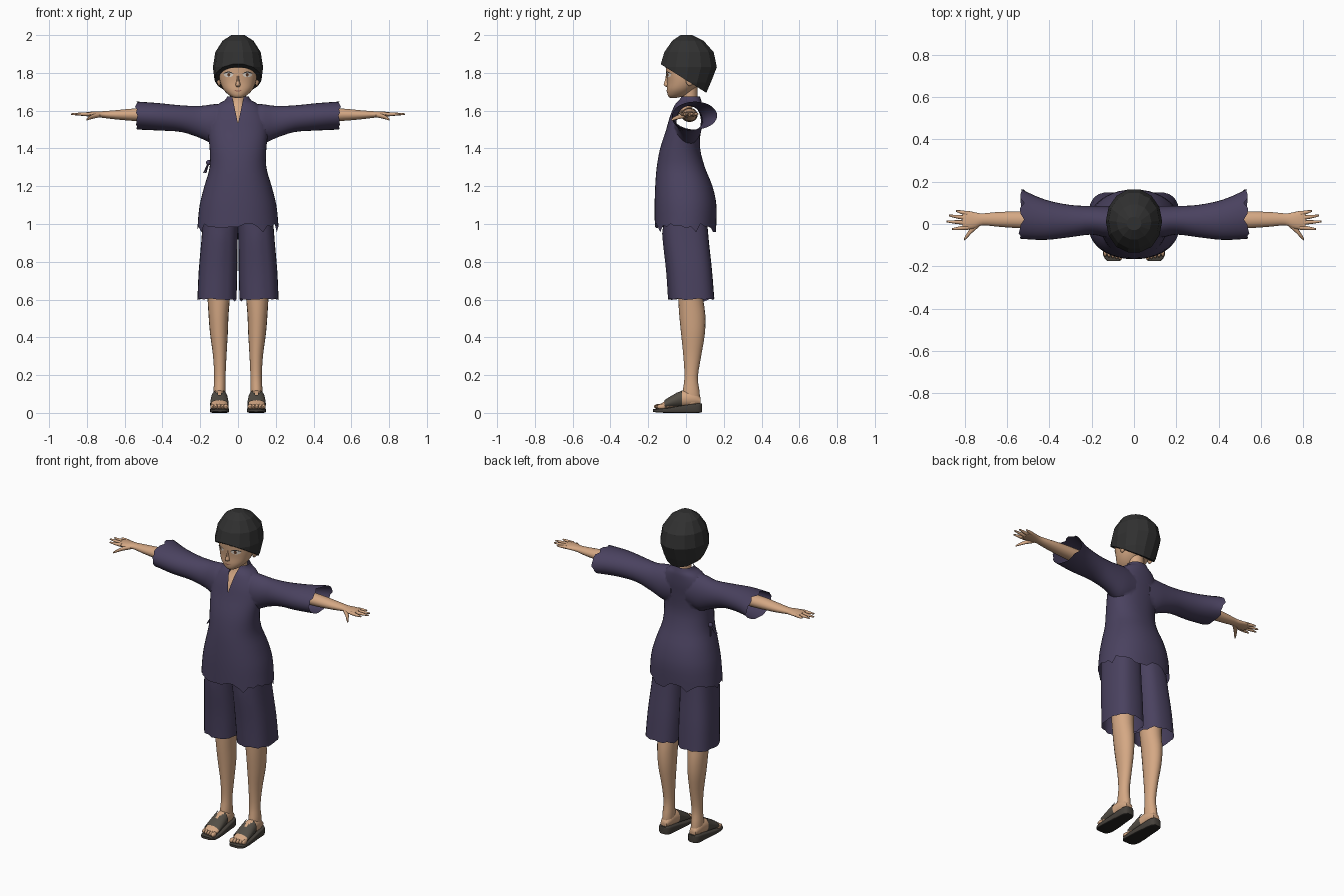
import bpy, bmesh, math, random
from mathutils import Vector
from mathutils.bvhtree import BVHTree

random.seed(4)
cube = bpy.data.objects.get("Cube")
if cube:
    bpy.data.objects.remove(cube, do_unlink=True)


def material(name, r, g, b):
    m = bpy.data.materials.new(name)
    m.use_nodes = True
    m.diffuse_color = (r, g, b, 1)
    bsdf = next(n for n in m.node_tree.nodes if n.type == 'BSDF_PRINCIPLED')
    bsdf.inputs["Base Color"].default_value = (r, g, b, 1)
    bsdf.inputs["Roughness"].default_value = 0.9
    return m


skin = material("skin", .66, .39, .23)
cloth = material("purple cloth", .068, .054, .115)
black = material("black hair", .03, .03, .03)
strap_mat = material("grey strap", .085, .075, .06)
sole_mat = material("sole side", .06, .052, .043)
tread = material("sole tread", .018, .016, .014)
white = material("eye white", .75, .68, .6)
brown = material("eye brown", .12, .05, .025)
lip = material("lip", .33, .13, .09)


def make(name, bm, *mats):
    mesh = bpy.data.meshes.new(name)
    bm.to_mesh(mesh)
    bm.free()
    for m in mats:
        mesh.materials.append(m)
    ob = bpy.data.objects.new(name, mesh)
    bpy.context.collection.objects.link(ob)
    return ob


def mirror(ob):
    ob.modifiers.new("mirror", 'MIRROR').use_mirror_merge = False
    return ob


def refine(rows, steps):
    # Smooth spline through the sections
    out = []
    for i in range(len(rows) - 1):
        p = [rows[max(0, min(len(rows) - 1, i + k))] for k in (-1, 0, 1, 2)]
        for s in range(steps):
            t = s / steps
            out.append([b + .5 * t * (c - a + t * (2*a - 5*b + 4*c - d + t * (3*(b - c) + d - a)))
                        for a, b, c, d in zip(*p)])
    return out + [list(rows[-1])]


def loft(name, mats, axis, rows, n=20, steps=3, power=2, caps=(True, True),
         cap_index=0, ragged=None, rag=0.0, keep=None):
    # Each row: position on the axis, then low/high limits on the other two axes
    order = {'z': (1, 2, 0), 'x': (0, 1, 2), 'y': (1, 0, 2)}[axis]
    bm = bmesh.new()
    rings = []
    rows = refine(rows, steps)
    for k, (t, a0, a1, b0, b1) in enumerate(rows):
        ring = []
        for i in range(n):
            w = 2 * math.pi * i / n
            c, s = math.cos(w), math.sin(w)
            c = math.copysign(abs(c) ** (2 / power), c)
            s = math.copysign(abs(s) ** (2 / power), s)
            edge = ragged is not None and k == ragged % len(rows)
            dt = rag * random.choice((-1, -.2, 0, .1, .3, .6)) if edge else 0
            v = (t + dt, (a0 + a1) / 2 + c * (a1 - a0) / 2, (b0 + b1) / 2 + s * (b1 - b0) / 2)
            xyz = (v[1], v[2], v[0]) if axis == 'z' else [v[j] for j in order]
            ring.append(bm.verts.new(xyz))
        rings.append(ring)
    for lo, hi in zip(rings, rings[1:]):
        for i in range(n):
            j = (i + 1) % n
            bm.faces.new((lo[i], lo[j], hi[j], hi[i]))
    for on, ring in zip(caps, (rings[0], rings[-1])):
        if on:
            mid = bm.verts.new(sum((v.co for v in ring), Vector()) / n)
            for i in range(n):
                bm.faces.new((ring[i], ring[(i + 1) % n], mid)).material_index = cap_index
    bmesh.ops.recalc_face_normals(bm, faces=bm.faces)
    if keep:
        drop = [f for f in bm.faces if not keep(f)]
        bmesh.ops.delete(bm, geom=drop, context='FACES')
    return make(name, bm, *mats)


def ball(name, mat, centre, radii):
    bm = bmesh.new()
    bmesh.ops.create_uvsphere(bm, u_segments=12, v_segments=8, radius=1)
    bmesh.ops.scale(bm, vec=radii, verts=bm.verts)
    bmesh.ops.translate(bm, vec=centre, verts=bm.verts)
    return make(name, bm, mat)


# Shirt: torso and sleeves joined, then opened at hem, cuffs and neck
shirt = loft("shirt", [cloth, cloth], 'z', [
    (.985, -.215, .215, -.165, .16), (1.1, -.203, .203, -.166, .161),
    (1.2, -.178, .178, -.163, .14), (1.3, -.15, .15, -.155, .1),
    (1.4, -.15, .15, -.137, .075), (1.5, -.16, .16, -.105, .078),
    (1.57, -.15, .15, -.085, .085), (1.63, -.11, .11, -.06, .085),
    (1.655, -.07, .07, -.04, .08), (1.675, -.057, .057, -.03, .073)],
    n=40, power=2.2, cap_index=1, ragged=0, rag=.028)
sleeves = mirror(loft("sleeves", [cloth, cloth], 'x', [
    (.05, -.05, .08, 1.43, 1.63), (.12, -.065, .085, 1.42, 1.635),
    (.2, -.05, .085, 1.455, 1.625), (.3, -.062, .09, 1.487, 1.628),
    (.42, -.075, .115, 1.495, 1.64), (.535, -.07, .165, 1.5, 1.648)],
    n=28, cap_index=1, ragged=-1, rag=.016))
bm = bmesh.new()
tri = [bm.verts.new(p) for p in ((-.04, -.3, 1.72), (0, -.3, 1.53), (.04, -.3, 1.72))]
wedge = bmesh.ops.extrude_face_region(bm, geom=[bm.faces.new(tri)])["geom"]
bmesh.ops.translate(bm, vec=(0, .3, 0), verts=[g for g in wedge if isinstance(g, bmesh.types.BMVert)])
bmesh.ops.recalc_face_normals(bm, faces=bm.faces)
for f in bm.faces:
    f.material_index = 1
neck_cutter = make("neck_cutter", bm, cloth, cloth)
bpy.context.view_layer.objects.active = shirt
for tool, mode in ((sleeves, 'UNION'), (neck_cutter, 'DIFFERENCE')):
    mod = shirt.modifiers.new(mode, 'BOOLEAN')
    mod.operation, mod.object, mod.solver = mode, tool, 'EXACT'
    bpy.ops.object.modifier_apply(modifier=mod.name)
    bpy.data.objects.remove(tool, do_unlink=True)
bm = bmesh.new()
bm.from_mesh(shirt.data)
bmesh.ops.delete(bm, geom=[f for f in bm.faces if f.material_index == 1], context='FACES')
bm.to_mesh(shirt.data)
bm.free()

# Side tie on the shirt
ball("tie_knot", cloth, (-.155, -.02, 1.325), (.014, .014, .014))
for dx, dy in ((-.025, -.02), (-.015, .02)):
    loft("tie_tail", [cloth], 'z', [
        (1.27, -.16 + dx, -.152 + dx, -.03 + dy, -.01 + dy),
        (1.325, -.16, -.152, -.026, -.014)], n=6, steps=2)

# Shorts with a crease down the front of each leg
shorts = mirror(loft("shorts", [cloth], 'z', [
    (.6, .008, .215, -.085, .15), (.75, .004, .208, -.095, .138),
    (.9, .002, .195, -.112, .122), (1.03, -.004, .185, -.122, .11)],
    n=28, power=2.6, caps=(False, False), ragged=0, rag=.01))
for v in shorts.data.vertices:
    if abs(v.co.x - .107) < .012 and v.co.y < 0:
        v.co.y -= .01

# Legs, feet and toes
mirror(loft("leg", [skin], 'z', [
    (.05, .07, .128, -.02, .075), (.11, .066, .13, -.018, .072),
    (.19, .066, .126, -.008, .063), (.3, .061, .132, -.014, .08),
    (.42, .054, .148, -.026, .1), (.52, .05, .156, -.036, .102),
    (.62, .042, .162, -.042, .09), (.75, .035, .17, -.05, .09)]))
foot = [(.078, .078, .12, .045, .08), (.04, .065, .132, .035, .115),
        (-.02, .06, .137, .03, .118), (-.07, .056, .141, .025, .088),
        (-.115, .054, .143, .02, .06), (-.14, .058, .14, .02, .045)]
mirror(loft("foot", [skin], 'y', foot))
for i in range(5):
    mirror(ball("toe", skin, (.064 + .018 * i, -.146 + .004 * i, .033),
                (.013 if i == 0 else .0095, .024, .014)))


# Sandal strap: shell over the foot, open in a V towards the ankle
def strap_face(f):
    c = f.calc_center_median()
    return c.z > .035 and abs(c.x - .098) > (c.y + .08) * .4


mirror(loft("sandal_strap", [strap_mat], 'y',
            [(y, a - .005, b + .005, c, d + .007) for y, a, b, c, d in foot[2:5]],
            n=36, steps=5, caps=(False, False), keep=strap_face))
sole = mirror(loft("sandal_sole", [sole_mat, tread], 'y', [
    (.085, .078, .12, .004, .05), (.065, .062, .136, 0, .05),
    (0, .055, .141, 0, .042), (-.09, .048, .147, 0, .028),
    (-.15, .05, .145, .002, .022), (-.175, .066, .125, .006, .02)], n=28, power=6))
for p in sole.data.polygons:
    p.material_index = 1 if p.normal.z < -.7 else 0

# Arms, fingers and thumb
mirror(loft("arm", [skin], 'x', [
    (.4, -.025, .062, 1.54, 1.615), (.54, -.02, .06, 1.545, 1.612),
    (.65, -.012, .056, 1.554, 1.602), (.715, -.006, .05, 1.562, 1.597),
    (.75, -.02, .055, 1.565, 1.596), (.785, -.026, .062, 1.568, 1.594),
    (.81, -.024, .06, 1.572, 1.59)]))
for y0, y1, tip in ((-.017, -.024, .86), (.006, .012, .885), (.028, .04, .874), (.049, .062, .84)):
    mirror(loft("finger", [skin], 'x', [
        (.785, y0 - .011, y0 + .011, 1.571, 1.592),
        ((.79 + tip) / 2, (y0 + y1) / 2 - .009, (y0 + y1) / 2 + .009, 1.573, 1.59),
        (tip, y1 - .004, y1 + .004, 1.578, 1.586)], n=10))
mirror(loft("thumb", [skin], 'x', [
    (.73, -.012, .02, 1.565, 1.59), (.765, -.042, -.01, 1.558, 1.582),
    (.788, -.066, -.042, 1.552, 1.57), (.802, -.078, -.066, 1.548, 1.558)], n=12))

# Neck, with a thin chest piece behind the collar opening
loft("neck", [skin], 'z', [
    (1.5, -.07, .07, -.088, -.075), (1.57, -.065, .065, -.07, -.055),
    (1.63, -.045, .045, -.032, .055), (1.68, -.043, .043, -.02, .06),
    (1.75, -.045, .045, -.02, .06)])

# Head, nose and ears
head = loft("head", [skin], 'z', [
    (1.668, -.018, .018, -.085, -.05), (1.68, -.045, .045, -.096, .0),
    (1.71, -.076, .076, -.101, .04), (1.75, -.094, .094, -.1, .075),
    (1.8, -.103, .103, -.105, .095), (1.86, -.104, .104, -.106, .11),
    (1.93, -.08, .08, -.075, .08)], n=32, power=2.2)
loft("nose", [skin], 'z', [
    (1.726, -.008, .008, -.105, -.08), (1.736, -.013, .013, -.119, -.08),
    (1.76, -.008, .008, -.112, -.08), (1.795, -.005, .005, -.106, -.08)], n=10)
mirror(ball("ear", skin, (.1, .02, 1.765), (.012, .022, .035)))

# Painted face details laid on the head surface
surface = BVHTree.FromPolygons([v.co for v in head.data.vertices],
                               [p.vertices[:] for p in head.data.polygons])


def decal(name, mat, x, z, w, h, lift, curve=0.0, n=12):
    # Rows of quads in a lens shape, bent upwards by curve
    bm = bmesh.new()
    pairs = []
    for i in range(n + 1):
        u = 2 * i / n - 1
        half = h * math.sqrt(max(.02, 1 - u * u))
        mid = z + curve * (1 - u * u)
        pair = []
        for zz in (mid - half, mid + half):
            hit = surface.ray_cast(Vector((x + u * w, -1, zz)), Vector((0, 1, 0)))[0]
            pair.append(bm.verts.new(hit - Vector((0, lift, 0))))
        pairs.append(pair)
    for a, b in zip(pairs, pairs[1:]):
        bm.faces.new((a[0], b[0], b[1], a[1]))
    return make(name, bm, mat)


mirror(decal("eye", white, .05, 1.79, .025, .012, .002))
mirror(decal("iris", brown, .049, 1.79, .008, .01, .003))
mirror(decal("lash", black, .051, 1.794, .028, .003, .004, curve=.01))
mirror(decal("brow", black, .048, 1.825, .026, .003, .002, curve=.006))
decal("mouth", lip, 0, 1.707, .02, .003, .002, curve=-.002)

# Faceted bowl-cut hair, trimmed by a sloping plane
hair = loft("hair", [black], 'z', [
    (1.66, -.09, .09, -.1, .095), (1.75, -.123, .123, -.135, .135),
    (1.83, -.133, .133, -.142, .167), (1.91, -.12, .12, -.118, .15),
    (1.97, -.082, .082, -.075, .095), (2.0, -.035, .035, -.03, .035)], n=14, steps=1)
bm = bmesh.new()
bm.from_mesh(hair.data)
cut = bmesh.ops.bisect_plane(bm, geom=bm.verts[:] + bm.edges[:] + bm.faces[:],
                             plane_co=(0, -.14, 1.85), plane_no=(0, .16, .255), clear_inner=True)
rim = [e for e in cut["geom_cut"] if isinstance(e, bmesh.types.BMEdge)]
bmesh.ops.holes_fill(bm, edges=rim, sides=0)
bm.to_mesh(hair.data)
bm.free()

# Smooth shading everywhere but the hair
for ob in bpy.context.scene.objects:
    ob.select_set(ob.type == 'MESH' and ob != hair)
bpy.context.view_layer.objects.active = shirt
bpy.ops.object.shade_smooth_by_angle(angle=math.radians(50))
